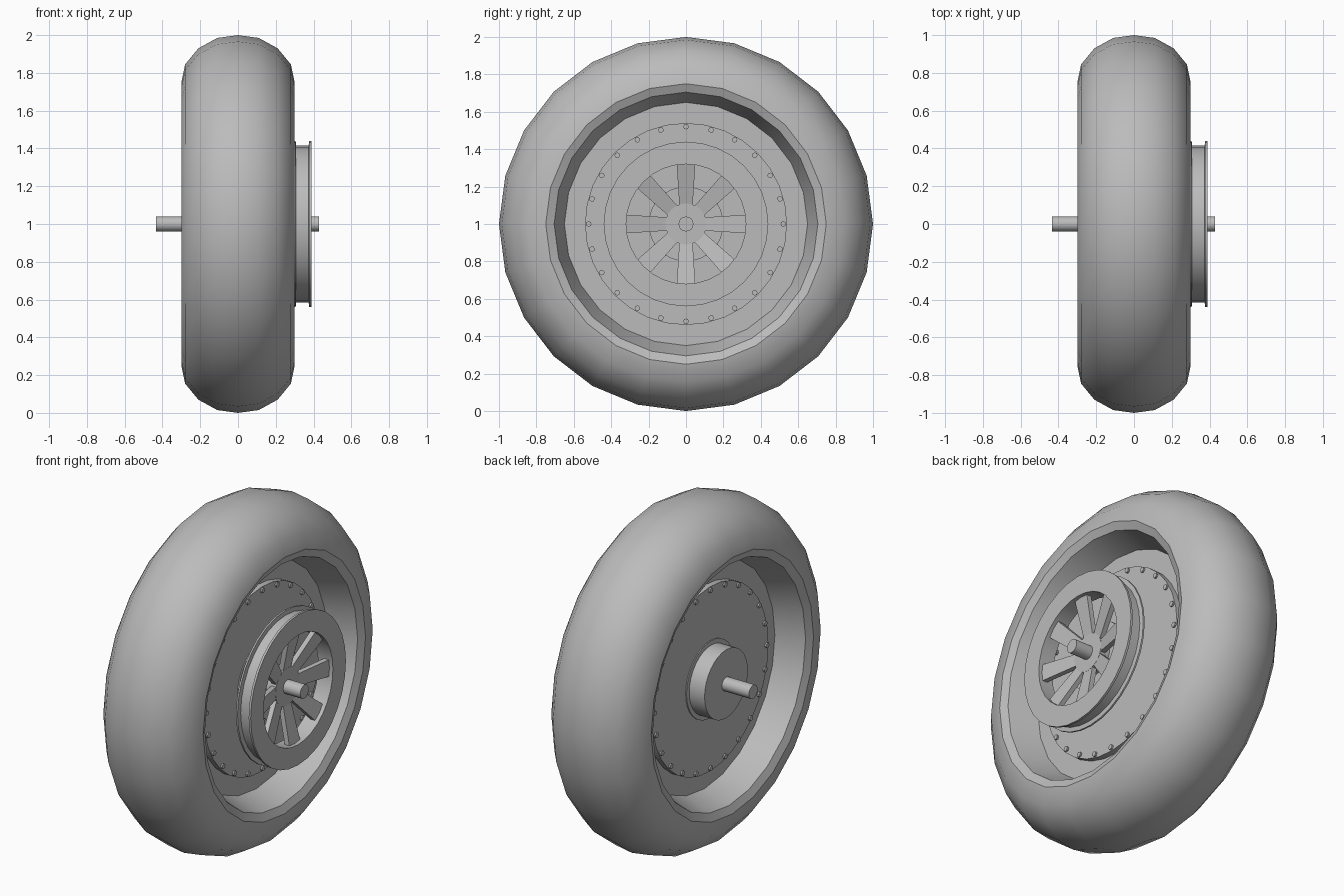
import bpy, bmesh, math
from mathutils import Matrix, Vector

cube = bpy.data.objects.get("Cube")
if cube:
    bpy.data.objects.remove(cube, do_unlink=True)

grey = bpy.data.materials.new("plain grey")
grey.use_nodes = True
GREY = (0.5, 0.5, 0.5, 1)
grey.diffuse_color = GREY
grey.node_tree.nodes["Principled BSDF"].inputs["Base Color"].default_value = GREY


def finish(name, bm, angle=30):
    bmesh.ops.recalc_face_normals(bm, faces=bm.faces)
    mesh = bpy.data.meshes.new(name)
    bm.to_mesh(mesh)
    bm.free()
    mesh.materials.append(grey)
    obj = bpy.data.objects.new(name, mesh)
    bpy.context.collection.objects.link(obj)
    obj.location.z = 1
    bpy.ops.object.select_all(action="DESELECT")
    obj.select_set(True)
    bpy.context.view_layer.objects.active = obj
    bpy.ops.object.shade_smooth_by_angle(angle=math.radians(angle))
    return obj


def lathe(name, profile, sides=24, closed=False):
    """Turn a profile of (x, radius) points around the axle."""
    bm = bmesh.new()
    verts = [bm.verts.new((x, 0, r)) for x, r in profile]
    pairs = list(zip(verts, verts[1:]))
    if closed:
        pairs.append((verts[-1], verts[0]))
    edges = [bm.edges.new(p) for p in pairs]
    bmesh.ops.spin(bm, geom=verts + edges, axis=(1, 0, 0), cent=(0, 0, 0),
                   angle=math.tau, steps=sides, use_merge=True)
    bmesh.ops.remove_doubles(bm, verts=bm.verts, dist=1e-5)
    return finish(name, bm)


def both_sides(half):
    """Mirror a half profile that runs from the left side to the middle."""
    return half + [(-x, r) for x, r in reversed(half) if x > 0]


def disc(name, x0, x1, r, sides=24):
    return lathe(name, [(x0, 0), (x0, r), (x1, r), (x1, 0)], sides)


# Tyre and wheel rim
lathe("tyre", both_sides([(0.30, 0.75), (0.28, 0.845), (0.21, 0.93), (0.11, 0.985), (0, 1)]))
web = 0.12
lathe("rim_left", [(0.30, 0.75), (0.28, 0.705), (web, 0.65), (web, 0.5)])
lathe("rim_right", [(-0.30, 0.75), (-0.28, 0.705), (-web, 0.65), (-web, 0.5)])

# Brake drum, hub and axle
drum = 0.155
disc("drum", -drum, drum, 0.54, 32)
disc("hub_collar", -drum - 0.006, drum + 0.006, 0.225, 32)
disc("hub", -0.26, 0.26, 0.2, 32)
disc("axle", -0.435, 0.43, 0.04, 16)

# Ring of bolts through both drum faces
bm = bmesh.new()
for i in range(24):
    spot = Matrix.Rotation(math.tau * i / 24, 4, "X") @ Matrix.Translation((0, 0, 0.52))
    bmesh.ops.create_cone(bm, cap_ends=True, segments=8, radius1=0.015, radius2=0.015,
                          depth=2 * drum + 0.02,
                          matrix=spot @ Matrix.Rotation(math.pi / 2, 4, "Y"))
finish("drum_bolts", bm)

# Grooved pulley ring
lathe("pulley", [(0.295, 0.32), (0.295, 0.44), (0.305, 0.44), (0.308, 0.415),
                 (0.374, 0.415), (0.377, 0.44), (0.39, 0.44), (0.39, 0.32)], 32, closed=True)
disc("pulley_hub", 0.25, 0.32, 0.11, 24)

# Tapered spokes sloping from the pulley hub out to the ring
bm = bmesh.new()
for i in range(8):
    turn = Matrix.Rotation(math.tau * i / 8, 3, "X")
    ends = []
    for r, x, half in ((0.09, 0.315, 0.035), (0.33, 0.37, 0.05)):
        corners = ((x, -half), (x, half), (x - 0.03, half), (x - 0.03, -half))
        ends.append([bm.verts.new(turn @ Vector((cx, y, r))) for cx, y in corners])
    inner, outer = ends
    bm.faces.new(inner)
    bm.faces.new(outer)
    for k in range(4):
        n = (k + 1) % 4
        bm.faces.new((inner[k], inner[n], outer[n], outer[k]))
finish("pulley_spokes", bm)
